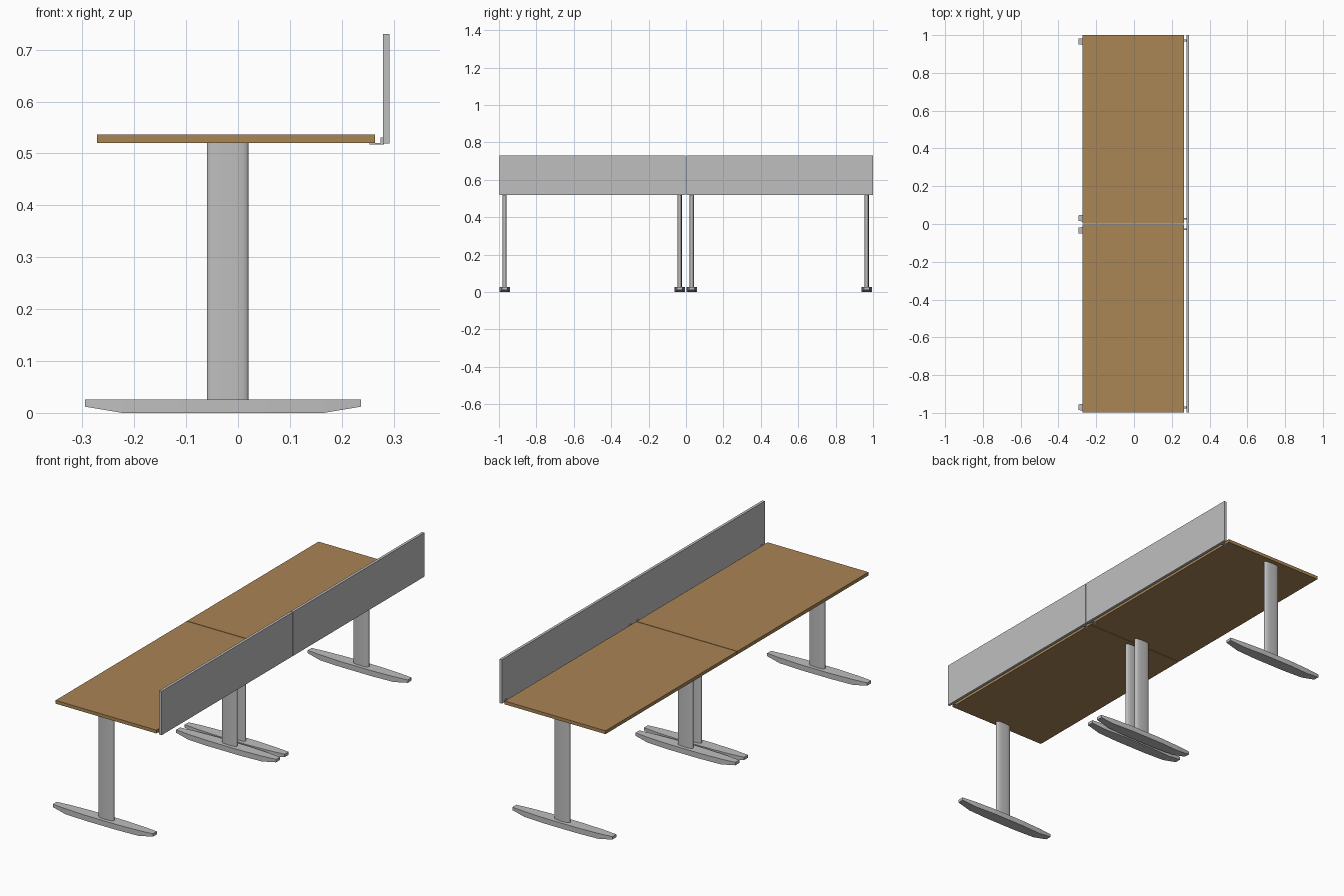
import bpy, bmesh, math

old = bpy.data.objects.get("Cube")
if old:
    bpy.data.objects.remove(old, do_unlink=True)


def material(name, rgb):
    m = bpy.data.materials.new(name)
    m.use_nodes = True
    m.diffuse_color = (*rgb, 1)
    m.node_tree.nodes["Principled BSDF"].inputs["Base Color"].default_value = (*rgb, 1)
    return m


wood = material("warm wood", (0.40, 0.235, 0.09))
grey = material("light grey", (0.52, 0.52, 0.52))


def finish(name, bm, mat, smooth=None):
    bmesh.ops.recalc_face_normals(bm, faces=bm.faces)
    mesh = bpy.data.meshes.new(name)
    bm.to_mesh(mesh)
    bm.free()
    mesh.materials.append(mat)
    ob = bpy.data.objects.new(name, mesh)
    bpy.context.collection.objects.link(ob)
    if smooth:
        bpy.ops.object.select_all(action="DESELECT")
        ob.select_set(True)
        bpy.context.view_layer.objects.active = ob
        bpy.ops.object.shade_smooth_by_angle(angle=math.radians(smooth))
    return ob


def box(name, x, y, z, mat):
    bm = bmesh.new()
    bmesh.ops.create_cube(bm, size=1)
    for v in bm.verts:
        v.co = [r[0] if c < 0 else r[1] for c, r in zip(v.co, (x, y, z))]
    return finish(name, bm, mat)


def loft(bm, rings):
    """Skin matching closed rings of points and cap both ends."""
    rings = [[bm.verts.new(p) for p in ring] for ring in rings]
    n = len(rings[0])
    for a, b in zip(rings, rings[1:]):
        for i in range(n):
            j = (i + 1) % n
            bm.faces.new((a[i], a[j], b[j], b[i]))
    bm.faces.new(rings[0])
    bm.faces.new(rings[-1])


def foot(name, y):
    # boat-shaped bar: narrow raised tips, widest under the column
    mid, half = -0.029, 0.266
    stations = (-1, -0.73, -0.32, 0.32, 0.73, 1)
    widths = (0.015, 0.0225, 0.028, 0.028, 0.0225, 0.015)
    rings = []
    for s, w in zip(stations, widths):
        x = mid + s * half
        low = 0.012 if abs(s) == 1 else 0
        rings.append([(x, y - w, low), (x, y + w, low),
                      (x, y + w, 0.026), (x, y - w, 0.026)])
    bm = bmesh.new()
    loft(bm, rings)
    finish(name, bm, grey)


def column(name, y):
    # flattened oval tube
    outline = []
    for i in range(32):
        a = math.tau * i / 32
        c, s = math.cos(a), math.sin(a)
        outline.append((-0.02 + 0.04 * math.copysign(abs(c) ** 0.75, c),
                        y + 0.0115 * math.copysign(abs(s) ** 0.75, s)))
    bm = bmesh.new()
    loft(bm, [[(px, py, z) for px, py in outline] for z in (0.026, 0.52)])
    finish(name, bm, grey, 40)


# Legs
for label, y in (("front", -0.97), ("mid_front", -0.034),
                 ("mid_back", 0.031), ("back", 0.966)):
    foot(label + "_foot", y)
    column(label + "_column", y)

# Tabletops and privacy screens, one pair per desk
for label, y in (("front", (-0.997, -0.0015)), ("back", (0.0015, 1.0))):
    box(label + "_tabletop", (-0.272, 0.264), y, (0.52, 0.536), wood)
    box(label + "_screen", (0.279, 0.292), (y[0], y[1]), (0.519, 0.73), grey)

# L-shaped screen brackets
for i, y in enumerate((-0.972, -0.028, 0.028, 0.972)):
    span = (y - 0.005, y + 0.005)
    box(f"bracket_plate_{i + 1}", (0.253, 0.281), span, (0.517, 0.52), grey)
    box(f"bracket_upright_{i + 1}", (0.275, 0.28), span, (0.519, 0.531), grey)
